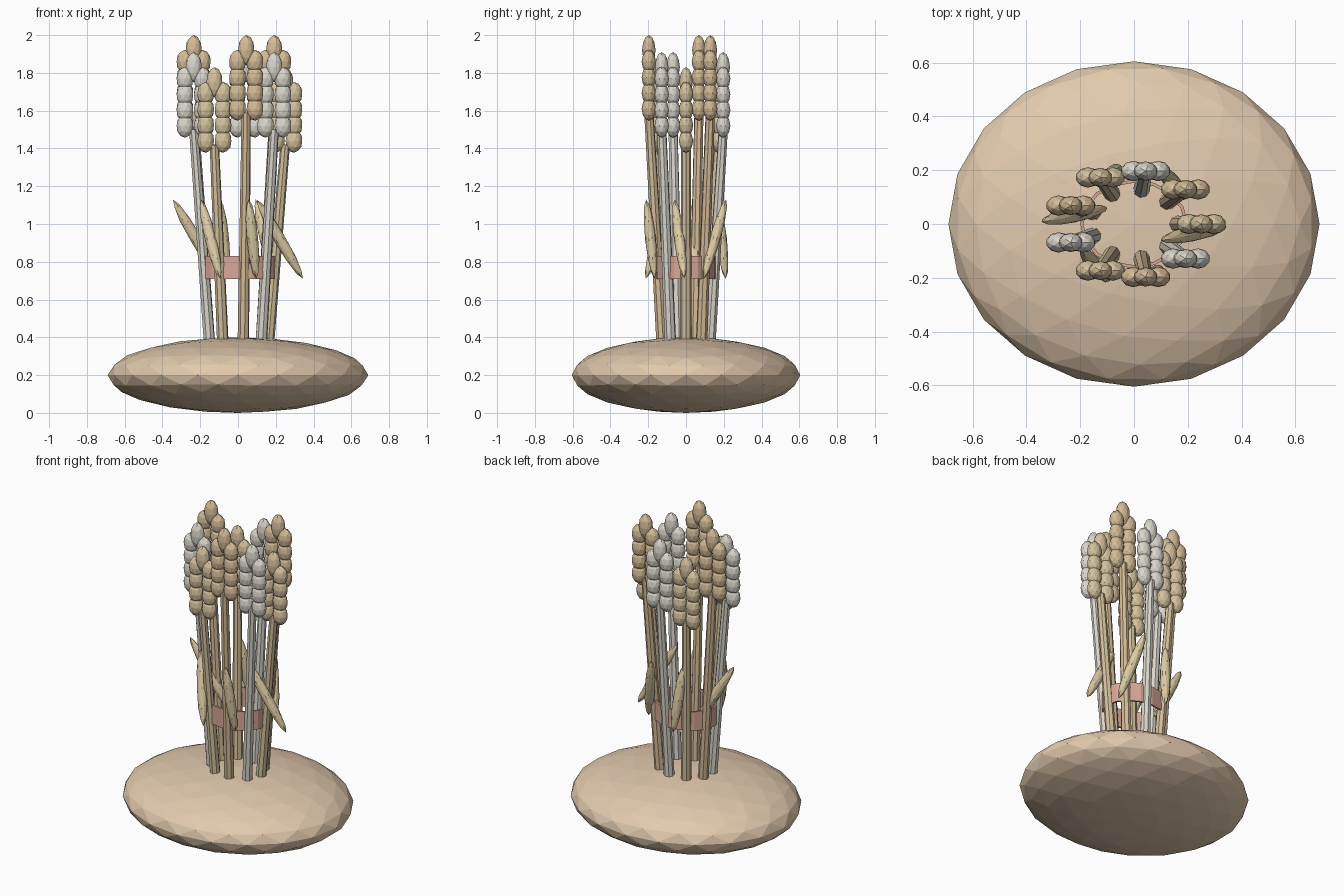
import bpy, bmesh
from math import sin, cos, radians
from mathutils import Vector, Matrix

if "Cube" in bpy.data.objects:
    bpy.data.objects.remove(bpy.data.objects["Cube"])


def material(name, rgb):
    m = bpy.data.materials.new(name)
    m.diffuse_color = (*rgb, 1)
    m.use_nodes = True
    m.node_tree.nodes["Principled BSDF"].inputs["Base Color"].default_value = m.diffuse_color
    return m


BASE = material("base_clay", (0.76, 0.59, 0.42))
LEAF = material("leaf_straw", (0.72, 0.60, 0.37))
BAND = material("band_pink", (0.68, 0.39, 0.31))
GRAIN = [material("straw_yellow", (0.66, 0.54, 0.34)),
         material("straw_warm", (0.66, 0.50, 0.31)),
         material("straw_pale", (0.70, 0.67, 0.60))]


def finish(bm, name, mat):
    me = bpy.data.meshes.new(name)
    bm.to_mesh(me)
    bm.free()
    me.materials.append(mat)
    ob = bpy.data.objects.new(name, me)
    bpy.context.collection.objects.link(ob)
    return ob


def ellipsoid(bm, center, radii, axis=(0, 0, 1), sub=2):
    rot = Vector((0, 0, 1)).rotation_difference(Vector(axis)).to_matrix().to_4x4()
    m = Matrix.Translation(center) @ rot @ Matrix.Diagonal((*radii, 1))
    bmesh.ops.create_icosphere(bm, subdivisions=sub, radius=1, matrix=m)


def rod(bm, a, b, r1, r2, sides=8):
    a, b = Vector(a), Vector(b)
    rot = (b - a).to_track_quat('Z', 'Y').to_matrix().to_4x4()
    bmesh.ops.create_cone(bm, cap_ends=True, segments=sides, radius1=r1, radius2=r2,
                          depth=(b - a).length,
                          matrix=Matrix.Translation((a + b) / 2) @ rot)


# Flattened stone-like base
bm = bmesh.new()
ellipsoid(bm, (0, 0, 0.2), (0.69, 0.605, 0.2), sub=3)
finish(bm, "base", BASE)

# Nine stalks on an ellipse, three repeating heights and colours
for i in range(9):
    a = radians(40 * i)
    top = (1.83, 2.0, 1.91)[i % 3]
    hx, hy = 0.25 * cos(a), 0.2 * sin(a)

    bm = bmesh.new()
    rod(bm, (0.16 * cos(a), 0.128 * sin(a), 0.36), (hx, hy, top - 0.41), 0.031, 0.025)
    finish(bm, f"stem_{i + 1}", GRAIN[i % 3])

    # Grain head: two columns of four kernels and a tip kernel
    bm = bmesh.new()
    for row in range(4):
        for side in (-1, 1):
            ellipsoid(bm, (hx + side * 0.046, hy, top - 0.39 + row * 0.083),
                      (0.046, 0.038, 0.063))
    ellipsoid(bm, (hx, hy, top - 0.08), (0.044, 0.036, 0.08))
    finish(bm, f"grain_head_{i + 1}", GRAIN[i % 3])

# Six slim leaves; opposite leaves lean the same way
LEAN = [(-0.12, -0.025), (-0.05, 0.058), (-0.02, -0.022)]
for k in range(6):
    a = radians(60 * k - 10)
    axis = Vector((*LEAN[(k % 3)], 0.205))
    bm = bmesh.new()
    ellipsoid(bm, (0.225 * cos(a), 0.2 * sin(a), 0.92), (0.031, 0.029, axis.length + 0.004), axis)
    finish(bm, f"leaf_{k + 1}", LEAF)

# Tie band around the stalks
bm = bmesh.new()
bmesh.ops.create_cone(bm, cap_ends=False, segments=16, radius1=1, radius2=1, depth=0.12,
                      matrix=Matrix.Translation((0, 0, 0.77)) @ Matrix.Diagonal((0.2, 0.165, 1, 1)))
band = finish(bm, "tie_band", BAND)
mod = band.modifiers.new("thickness", 'SOLIDIFY')
mod.thickness = 0.012
